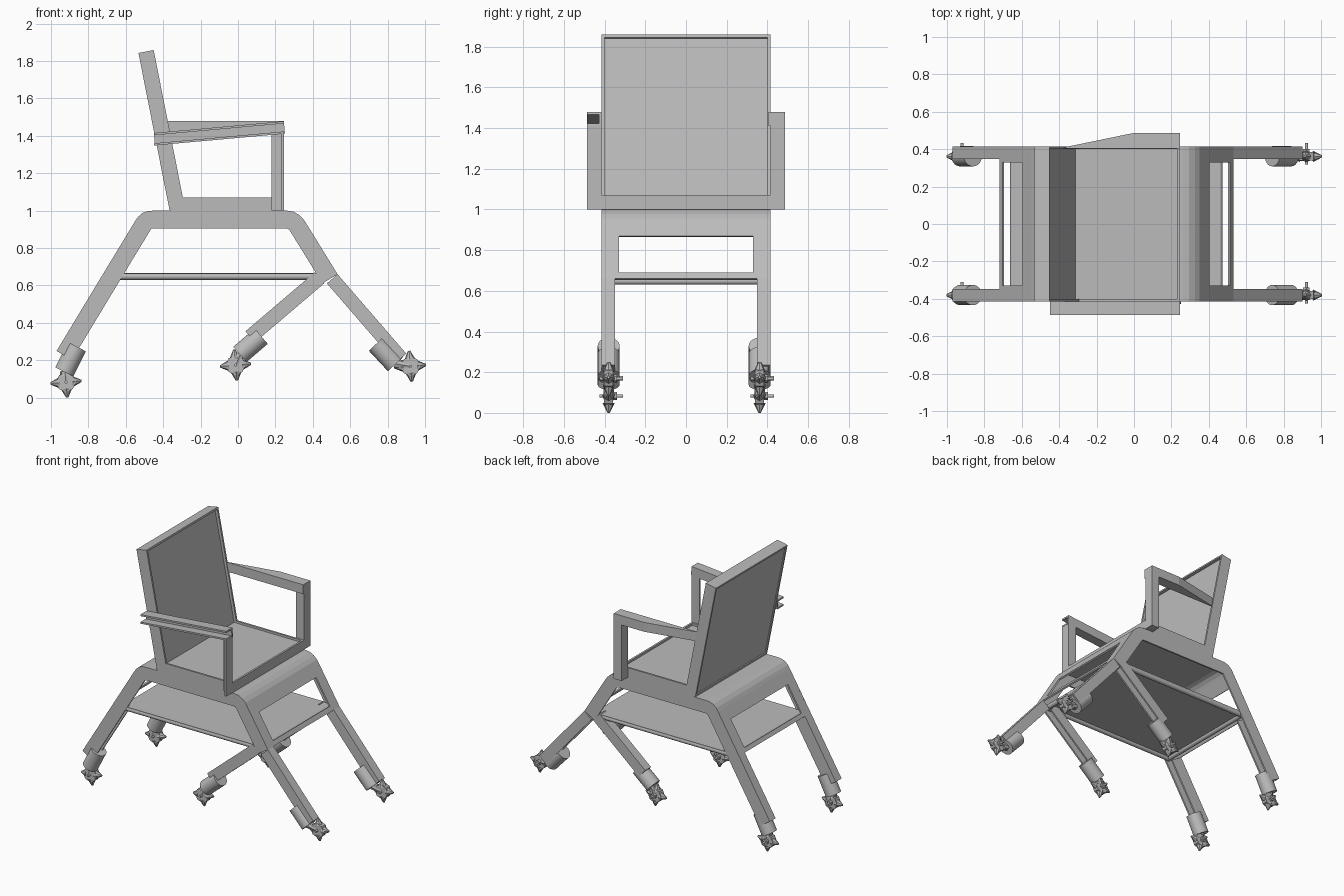
import bpy, bmesh, math
from mathutils import Vector

cube = bpy.data.objects.get("Cube")
if cube:
    bpy.data.objects.remove(cube)

metal = bpy.data.materials.new("grey metal")
metal.use_nodes = True
GREY = (0.5, 0.5, 0.5, 1)
metal.diffuse_color = GREY
metal.node_tree.nodes["Principled BSDF"].inputs["Base Color"].default_value = GREY

T = 0.012      # sheet thickness
W = 0.415      # half width of the frame


def finish(name, bm, smooth=False):
    bmesh.ops.recalc_face_normals(bm, faces=bm.faces)
    mesh = bpy.data.meshes.new(name)
    bm.to_mesh(mesh)
    bm.free()
    mesh.materials.append(metal)
    ob = bpy.data.objects.new(name, mesh)
    bpy.context.collection.objects.link(ob)
    if smooth:
        bpy.ops.object.select_all(action="DESELECT")
        ob.select_set(True)
        bpy.context.view_layer.objects.active = ob
        bpy.ops.object.shade_smooth_by_angle(angle=math.radians(35))
    return ob


def add_prism(bm, pts, y0, y1):
    """Side outline (x, z) extruded from y0 to y1."""
    a = [bm.verts.new((x, y0, z)) for x, z in pts]
    b = [bm.verts.new((x, y1, z)) for x, z in pts]
    bm.faces.new(a)
    bm.faces.new(b[::-1])
    for i in range(len(pts)):
        j = (i + 1) % len(pts)
        bm.faces.new((a[i], b[i], b[j], a[j]))


def prism(name, pts, y0, y1):
    bm = bmesh.new()
    add_prism(bm, pts, y0, y1)
    return finish(name, bm)


def band(path, depth):
    """Closed outline between a path and its mitred offset to the right."""
    p = [Vector(q) for q in path]
    inner = []
    for i in range(len(p)):
        dirs = []
        if i > 0:
            dirs.append((p[i] - p[i - 1]).normalized())
        if i < len(p) - 1:
            dirs.append((p[i + 1] - p[i]).normalized())
        d = sum(dirs, Vector((0, 0))).normalized()
        n = Vector((d.y, -d.x))
        inner.append(p[i] + n * depth / max(0.5, d.dot(dirs[0])))
    return [tuple(q) for q in p + inner[::-1]]


def channel(name, path, depth, y0, y1):
    """Sheet along the path with a flange down each side."""
    bm = bmesh.new()
    add_prism(bm, band(path, T), y0, y1)
    add_prism(bm, band(path, depth), y0, y0 + T)
    add_prism(bm, band(path, depth), y1 - T, y1)
    return finish(name, bm)


def rod(name, a, b, r, sides=20, r2=None):
    a, b = Vector(a), Vector(b)
    bm = bmesh.new()
    bmesh.ops.create_cone(bm, cap_ends=True, segments=sides, radius1=r,
                          radius2=r if r2 is None else r2, depth=(b - a).length)
    q = Vector((0, 0, 1)).rotation_difference(b - a)
    for v in bm.verts:
        v.co = q @ v.co + (a + b) / 2
    return finish(name, bm, sides > 8)


# Bent frame: top sheet, sloped ends with windows, side flanges
left_foot, left_low, left_win = (-0.97, 0.25), (-0.704, 0.69), (-0.595, 0.87)
right_win, right_low, right_end = (0.403, 0.87), (0.514, 0.69), (0.532, 0.66)
crown = [left_win, (-0.55, 0.944), (-0.535, 0.966), (-0.51, 0.988), (-0.48, 0.998),
         (-0.45, 1.0), (0.26, 1.0), (0.295, 0.995), (0.325, 0.978), (0.35, 0.955)]
crown += [right_win]
left_edge = (-0.72, 0.664)
prism("frame_top_sheet", band(crown, T), -W, W)
prism("frame_back_strip", band([left_edge, left_low], T), -W, W)
prism("frame_front_strip", band([right_low, right_end], T), -W, W)
for side, s in (("right", -1), ("left", 1)):
    lo, hi = sorted((s * 0.33, s * W))
    prism("window_post_back_" + side, band([left_low, left_win], T), lo, hi)
    prism("window_post_front_" + side, band([right_win, right_low], T), lo, hi)
    lo, hi = sorted((s * (W - T), s * W))
    prism("frame_flange_" + side, band([left_edge] + crown + [right_end], 0.095), lo, hi)

    # Lower legs, open on the underside
    lo, hi = sorted((s * 0.348, s * W))
    channel("back_leg_" + side, [left_foot, left_edge], 0.095, lo, hi)
    channel("front_leg_" + side, [right_end, (0.9, 0.235)], 0.075, lo, hi)
    channel("middle_leg_" + side, [(0.04, 0.355), (0.41, 0.67)], 0.078, lo, hi)
    rod("shelf_side_tube_" + side, (-0.65, s * 0.395, 0.648), (0.45, s * 0.395, 0.648), 0.018)

# Lower shelf
prism("shelf_plate", [(-0.65, 0.65), (0.455, 0.65), (0.455, 0.665), (-0.65, 0.665)], -0.41, 0.41)
for end, x in (("back", -0.645), ("front", 0.455)):
    rod("shelf_end_tube_" + end, (x, -W, 0.648), (x, W, 0.648), 0.018)

# Motors and spiked wheels at the foot of every leg
feet = {"back": ((-0.895, 0.205), (-0.45, -0.89), (-0.92, 0.083)),
        "middle": ((0.067, 0.28), (-0.76, -0.65), (-0.013, 0.174)),
        "front": ((0.79, 0.233), (0.68, -0.73), (0.922, 0.168))}
for side, y in (("right", -0.38), ("left", 0.362)):
    for leg, (motor, axis, wheel) in feet.items():
        tag = leg + "_" + side
        m = Vector((motor[0], y, motor[1]))
        d = Vector((axis[0], 0, axis[1])).normalized()
        c = Vector((wheel[0], y, wheel[1]))
        rod("motor_" + tag, m - d * 0.075, m + d * 0.075, 0.054, 28)
        rod("gearbox_" + tag, m + d * 0.07, c, 0.026, 8)
        across = Vector((0, 1, 0))
        rod("wheel_hub_" + tag, c - across * 0.022, c + across * 0.022, 0.052, 8)
        rod("axle_" + tag, c - across * 0.045, c + across * 0.07, 0.008, 12)
        rod("axle_nut_" + tag, c + across * 0.02, c + across * 0.04, 0.02, 6)
        for k in range(4):
            t = math.radians(5 + 90 * k)
            out = Vector((math.cos(t), 0, math.sin(t)))
            rod("wheel_spike_%s_%d" % (tag, k), c + out * 0.035, c + out * 0.083,
                0.03, 8, 0.006)


def tray(name, origin, along, normal, length, depth, recess):
    """Rimmed slab: inset panel on both faces, placed in the side plane."""
    o, u, n = Vector(origin), Vector(along).normalized(), Vector(normal).normalized()

    def box(part, a0, a1, b0, b1, y0, y1):
        pts = [tuple(o + u * a + n * b) for a, b in ((a0, b0), (a1, b0), (a1, b1), (a0, b1))]
        prism(name + part, pts, y0, y1)
    rim = 0.014
    box("_panel", rim, length - rim, 0.008, depth - recess, -W + rim, W - rim)
    box("_rim_low", 0, rim, 0, depth, -W, W)
    box("_rim_high", length - rim, length, 0, depth, -W, W)
    box("_rim_right", 0, length, 0, depth, -W, -W + rim)
    box("_rim_left", 0, length, 0, depth, W - rim, W)


# Seat and leaning backrest
tray("seat", (-0.36, 1.0), (1, 0), (0, 1), 0.605, 0.07, 0.015)
tray("backrest", (-0.366, 1.002), (-0.194, 0.981), (0.981, 0.194), 0.857, 0.083, 0.02)

# Armrests: sloping channel on the right, level tapered bar on the left
OUT = 0.487
bm = bmesh.new()
slope = [(-0.45, 1.415), (0.245, 1.478)]
low = [(x, z - 0.055) for x, z in slope]
add_prism(bm, band(slope, T), -OUT, -W)
add_prism(bm, band(low, T), -OUT, -W)
add_prism(bm, band(slope, 0.065), -W - T, -W)
finish("armrest_right", bm)

bm = bmesh.new()
plan = [(-0.385, W - 0.01), (-0.35, W), (0.0, OUT), (0.245, OUT), (0.245, W - 0.01)]
bottom = [bm.verts.new((x, y, 1.41)) for x, y in plan]
face = bm.faces.new(bottom)
top = bmesh.ops.extrude_face_region(bm, geom=[face])["geom"]
for v in top:
    if isinstance(v, bmesh.types.BMVert):
        v.co.z = 1.478
finish("armrest_left", bm)

post = [(0.18, 1.0), (0.245, 1.0), (0.245, 1.42), (0.18, 1.414)]
prism("armrest_post_left", post, W, OUT)
bm = bmesh.new()
add_prism(bm, band([(0.245, 1.42), (0.245, 1.0)], T), -OUT, -W)
add_prism(bm, post, -W - T, -W)
finish("armrest_post_right", bm)
